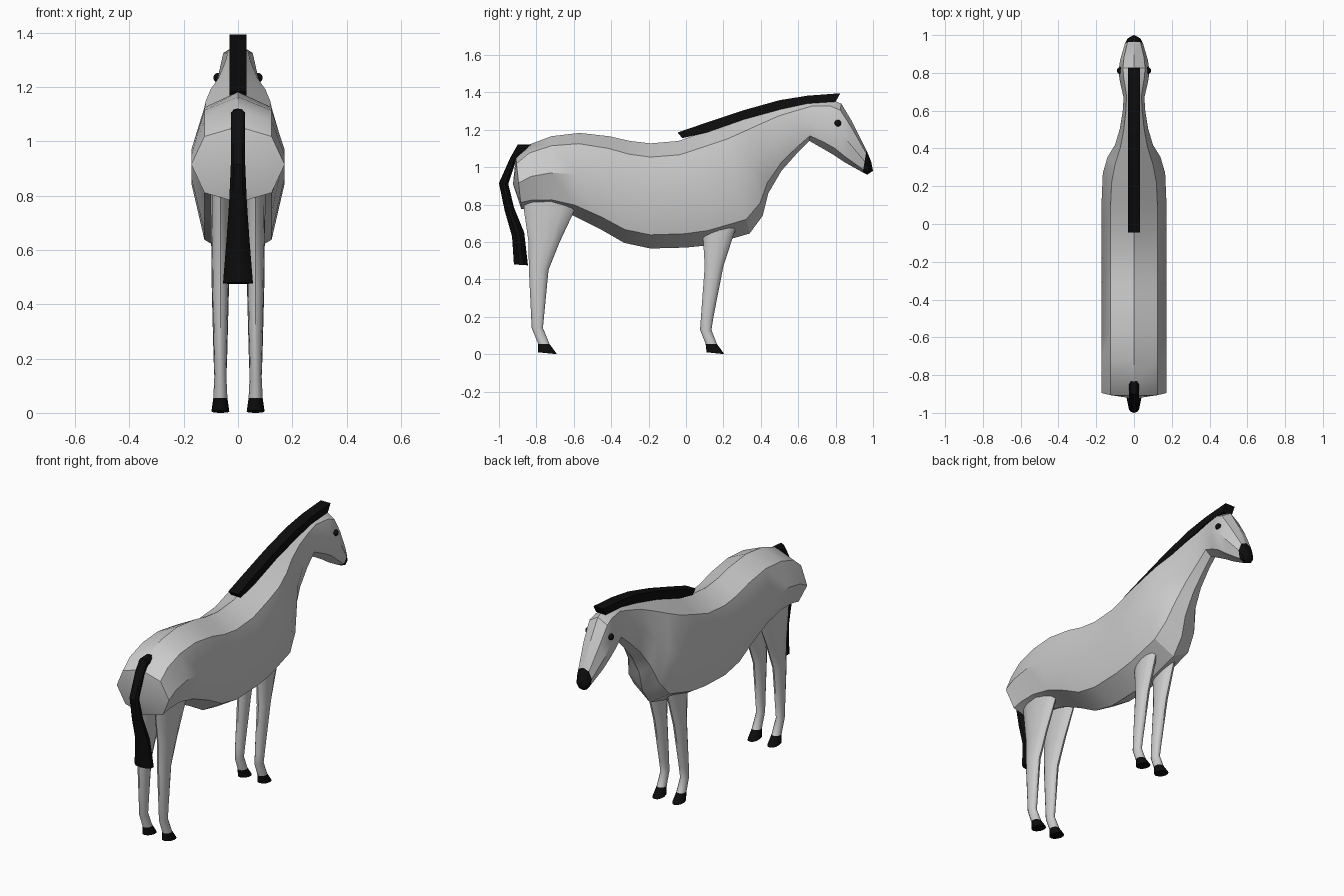
import bpy, bmesh, math

if "Cube" in bpy.data.objects:
    bpy.data.objects.remove(bpy.data.objects["Cube"])


def make_material(name, value):
    m = bpy.data.materials.new(name)
    m.use_nodes = True
    color = (value, value, value, 1)
    m.diffuse_color = color
    m.node_tree.nodes["Principled BSDF"].inputs["Base Color"].default_value = color
    return m


grey = make_material("light grey coat", 0.6)
black = make_material("black hair and hoof", 0.004)


def ellipse(n):
    """Cross-section as (fraction from upper to lower point, width factor)."""
    turns = [2 * math.pi * i / n for i in range(n)]
    return [(0.5 - 0.5 * math.cos(a), math.sin(a)) for a in turns]


def finish(obj, angle):
    bpy.ops.object.select_all(action="DESELECT")
    obj.select_set(True)
    bpy.context.view_layer.objects.active = obj
    bpy.ops.object.shade_smooth_by_angle(angle=math.radians(angle))


def loft(name, stations, profile, mats, x=0, dark_from=None, tips=(None, None), angle=32):
    """Skin sections, each spanned by two side points (y, z) and a half width."""
    bm = bmesh.new()
    rings = []
    for ya, za, yb, zb, w in stations:
        rings.append([bm.verts.new((x + w * s, ya + (yb - ya) * f, za + (zb - za) * f))
                      for f, s in profile])
    n = len(profile)
    for k, (a, b) in enumerate(zip(rings, rings[1:])):
        for i in range(n):
            j = (i + 1) % n
            face = bm.faces.new((a[i], a[j], b[j], b[i]))
            face.material_index = int(dark_from is not None and k >= dark_from)
    # End caps: flat, or a fan to a tip point
    for ring, tip, dark in ((rings[0], tips[0], 0), (rings[-1], tips[1], dark_from is not None)):
        if tip:
            v = bm.verts.new((x, *tip))
            caps = [bm.faces.new((ring[i], ring[(i + 1) % n], v)) for i in range(n)]
        else:
            caps = [bm.faces.new(ring)]
        for face in caps:
            face.material_index = int(dark)
    bmesh.ops.recalc_face_normals(bm, faces=bm.faces)
    mesh = bpy.data.meshes.new(name)
    bm.to_mesh(mesh)
    bm.free()
    for m in mats:
        mesh.materials.append(m)
    obj = bpy.data.objects.new(name, mesh)
    bpy.context.collection.objects.link(obj)
    finish(obj, angle)
    return obj


# Body, neck and head in one skin, with a dark muzzle
octagon = [(0, 0), (.13, .72), (.5, 1), (.87, .72), (1, 0), (.87, -.72), (.5, -1), (.13, -.72)]
body = [
    (-.91, 1.055, -.88, .775, .172),
    (-.84, 1.12, -.82, .78, .172),
    (-.72, 1.165, -.72, .775, .172),
    (-.57, 1.183, -.6, .74, .172),
    (-.41, 1.165, -.46, .67, .172),
    (-.3, 1.14, -.33, .595, .172),
    (-.19, 1.127, -.19, .565, .172),
    (-.04, 1.14, 0, .57, .172),
    (.1, 1.19, .12, .582, .172),
    (.2, 1.225, .34, .645, .165),
    (.3, 1.26, .41, .74, .14),
    (.4, 1.29, .44, .86, .1),
    (.5, 1.32, .51, .98, .075),
    (.6, 1.34, .59, 1.07, .06),
    (.68, 1.355, .66, 1.14, .055),
    (.78, 1.36, .73, 1.1, .075),
    (.83, 1.34, .79, 1.065, .082),
    (.89, 1.24, .85, 1.025, .073),
    (.965, 1.09, .945, .972, .048),
    (.99, 1.03, .97, .96, .036),
]
loft("body", body, octagon, [grey, black], dark_from=len(body) - 2,
     tips=((-.925, .91), (1, .98)))

# Mane strip along the neck
box = [(0, -1), (0, 1), (1, 1), (1, -1)]
mane = [
    (-.045, 1.185, -.02, 1.155, .032),
    (.1, 1.235, .11, 1.185, .032),
    (.3, 1.302, .31, 1.255, .032),
    (.5, 1.358, .51, 1.31, .032),
    (.65, 1.382, .65, 1.34, .032),
    (.825, 1.395, .8, 1.35, .032),
]
loft("mane", mane, box, [black])

# Tail, flaring toward the tip
tail = [
    (-.83, 1.122, -.84, 1.08, .026),
    (-.9, 1.12, -.88, 1.06, .028),
    (-.94, 1.05, -.91, 1.03, .028),
    (-1, .915, -.95, .91, .028),
    (-.97, .77, -.92, .785, .034),
    (-.93, .63, -.865, .65, .044),
    (-.92, .48, -.845, .475, .058),
]
loft("tail", tail, ellipse(10), [black])

# Legs with hooves, mirrored in pairs
hind_leg = [
    (-.87, .83, -.58, .83, .036),
    (-.865, .76, -.6, .76, .036),
    (-.842, .6, -.675, .6, .033),
    (-.84, .45, -.735, .45, .03),
    (-.825, .14, -.765, .14, .022),
    (-.79, .055, -.73, .055, .026),
    (-.79, .01, -.69, 0, .033),
]
front_leg = [
    (.09, .72, .28, .72, .034),
    (.09, .64, .265, .67, .034),
    (.1, .47, .2, .47, .032),
    (.08, .2, .147, .2, .025),
    (.075, .13, .136, .13, .022),
    (.105, .055, .165, .055, .026),
    (.11, .01, .205, 0, .033),
]
for side, sign in (("left", 1), ("right", -1)):
    for part, rows in (("hind_leg", hind_leg), ("front_leg", front_leg)):
        loft(f"{side}_{part}", rows, ellipse(12), [grey, black],
             x=sign * .065, dark_from=len(rows) - 2, angle=40)
    # Eye
    bpy.ops.mesh.primitive_uv_sphere_add(segments=14, ring_count=8, radius=.018,
                                         location=(sign * .073, .812, 1.235))
    eye = bpy.context.object
    eye.name = f"{side}_eye"
    eye.data.materials.append(black)
    finish(eye, 60)
